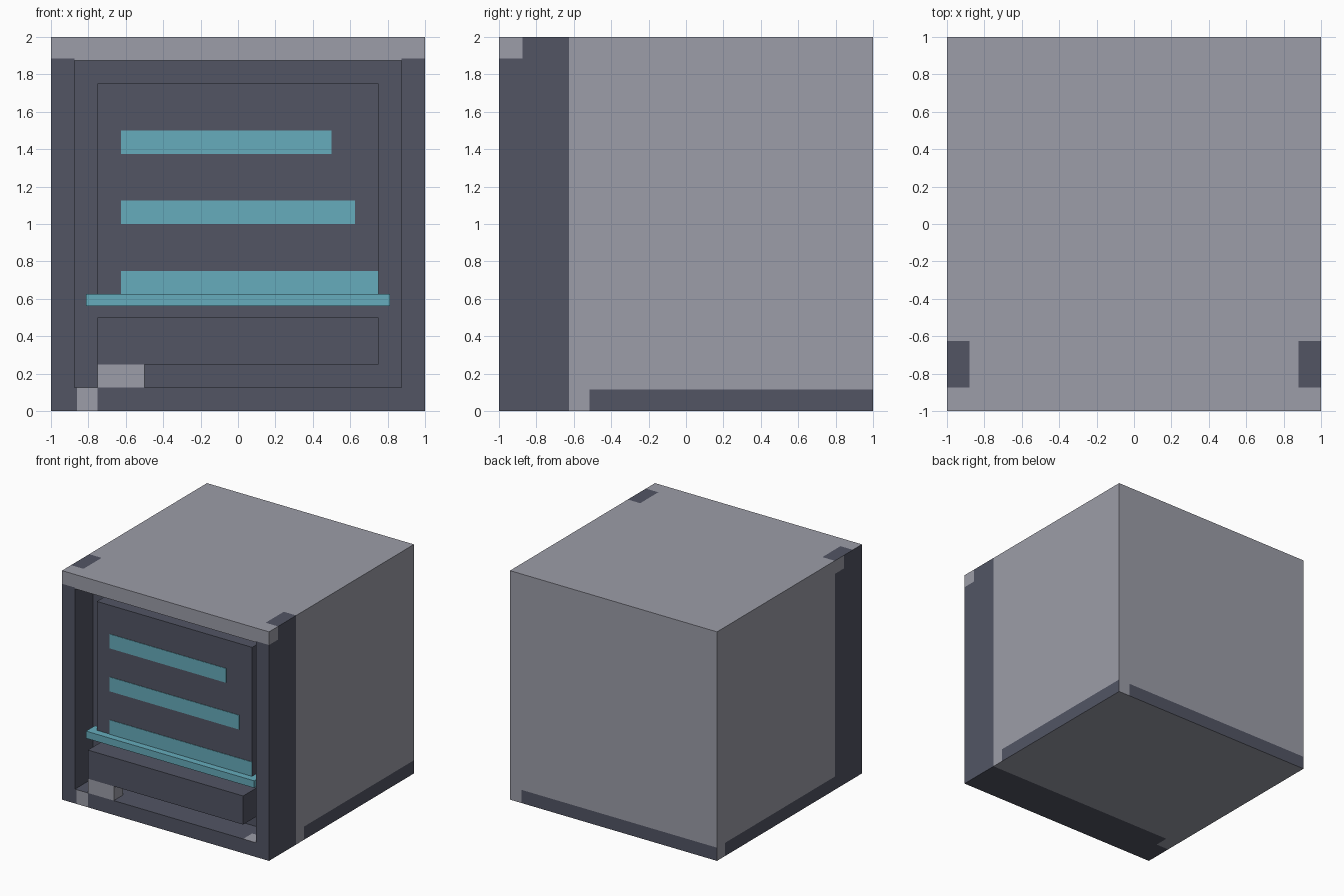
import bpy, bmesh
from mathutils import Vector

if "Cube" in bpy.data.objects:
    bpy.data.objects.remove(bpy.data.objects["Cube"])


def make_material(name, rgb):
    col = [((c / 255 + 0.055) / 1.055) ** 2.4 for c in rgb] + [1.0]
    mat = bpy.data.materials.new(name)
    mat.use_nodes = True
    mat.diffuse_color = col
    mat.node_tree.nodes["Principled BSDF"].inputs["Base Color"].default_value = col
    return mat


grey = make_material("light_grey", (156, 157, 168))
dark = make_material("dark_slate", (82, 85, 100))
cyan = make_material("cyan", (102, 172, 188))


def finish(name, bm, *mats):
    mesh = bpy.data.meshes.new(name)
    bmesh.ops.recalc_face_normals(bm, faces=bm.faces)
    bm.to_mesh(mesh)
    bm.free()
    for m in mats:
        mesh.materials.append(m)
    obj = bpy.data.objects.new(name, mesh)
    bpy.context.collection.objects.link(obj)
    return obj


def box(name, x, y, z, mat):
    bm = bmesh.new()
    bmesh.ops.create_cube(bm, size=1)
    for v in bm.verts:
        v.co = [r[0] if c < 0 else r[1] for c, r in zip(v.co, (x, y, z))]
    return finish(name, bm, mat)


def is_dark(n, c):
    """Two-tone rule for the cabinet shell, by face direction and position."""
    x, y, z = c
    if -0.99 < y < -0.74 and abs(x) < 0.876 and 0.12 < z < 1.88:   # recess walls
        floor_patch = n.z > 0.5 and x > 0.75 and y < -0.875
        return not floor_patch
    if n.y < -0.5:                                   # front frame
        if z < 0.125:
            return not -0.86 < x < -0.75
        return z < (1.875 if abs(x) < 0.875 else 1.885)
    if n.y > 0.5:                                    # back
        return z < 0.115 and x < 0.89
    if n.z > 0.5:                                    # top
        return abs(x) > 0.88 and -0.875 < y < -0.625
    if n.z < -0.5:                                   # underside
        return y < (-0.75 if x < -0.875 else -0.625)
    if n.x > 0.5:                                    # +x side
        if y < -0.625:
            return y > -0.875 or z < 1.885
        return z < 0.115 and y > -0.515
    if y < -0.625:                                   # -x side
        return y < -0.75 or z < 1.885
    return z < 0.115 and y < 0.89


# Cabinet shell: a cube cut along the colour borders, with a sunken front
bm = bmesh.new()
bmesh.ops.create_cube(bm, size=2)
bmesh.ops.translate(bm, verts=bm.verts, vec=(0, 0, 1))
cuts = {
    0: (-0.88, -0.875, -0.86, -0.75, 0.75, 0.875, 0.88, 0.89),
    1: (-0.875, -0.75, -0.625, -0.515, 0.89),
    2: (0.115, 0.125, 1.875, 1.885),
}
for axis, places in cuts.items():
    normal = Vector((0, 0, 0))
    normal[axis] = 1
    for p in places:
        bmesh.ops.bisect_plane(bm, geom=bm.verts[:] + bm.edges[:] + bm.faces[:],
                               plane_co=normal * p, plane_no=normal)
bm.normal_update()
opening = []
for f in bm.faces:
    c = f.calc_center_median()
    if f.normal.y < -0.5 and abs(c.x) < 0.875 and 0.125 < c.z < 1.875:
        opening.append(f)
for depth in (0.125, 0.125):
    out = bmesh.ops.extrude_face_region(bm, geom=opening)["geom"]
    bmesh.ops.delete(bm, geom=opening, context="FACES")
    bmesh.ops.translate(bm, vec=(0, depth, 0),
                        verts=[g for g in out if isinstance(g, bmesh.types.BMVert)])
    opening = [g for g in out if isinstance(g, bmesh.types.BMFace)]
bmesh.ops.recalc_face_normals(bm, faces=bm.faces)
bm.normal_update()
for f in bm.faces:
    f.material_index = int(is_dark(f.normal, f.calc_center_median()))
finish("cabinet", bm, grey, dark)

# Screen panel with its lit stripes
box("screen", (-0.75, 0.75), (-0.875, -0.75), (0.6, 1.75), dark)
for i, (right, low) in enumerate(((0.5, 1.375), (0.625, 1.0), (0.75, 0.625))):
    box(f"screen_stripe_{i + 1}", (-0.625, right), (-0.879, -0.874),
        (low, low + 0.125), cyan)

# Ledge, drawer and the small block under it
box("ledge", (-0.8125, 0.8125), (-0.9375, -0.8125), (0.5625, 0.625), cyan)
box("drawer", (-0.75, 0.75), (-1, -0.75), (0.25, 0.5), dark)
box("drawer_block", (-0.75, -0.5), (-1, -0.875), (0.125, 0.25), grey)
